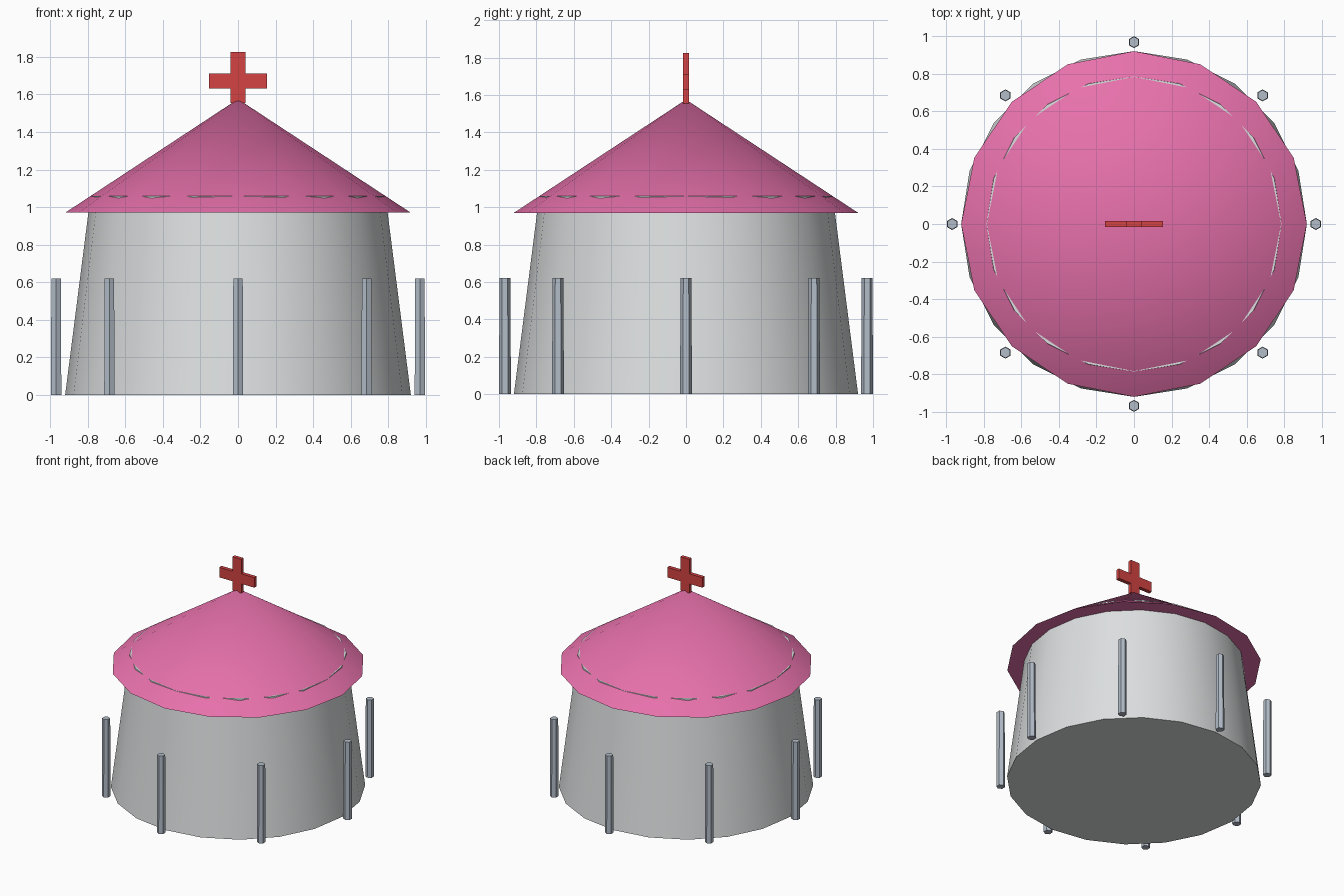
import bpy, bmesh, math
from mathutils import Matrix

cube = bpy.data.objects.get("Cube")
if cube:
    bpy.data.objects.remove(cube, do_unlink=True)


def material(name, rgb):
    mat = bpy.data.materials.new(name)
    mat.use_nodes = True
    color = (*rgb, 1)
    mat.diffuse_color = color
    mat.node_tree.nodes["Principled BSDF"].inputs["Base Color"].default_value = color
    return mat


def add_object(name, bm, mat, smooth=False):
    bmesh.ops.recalc_face_normals(bm, faces=bm.faces)
    mesh = bpy.data.meshes.new(name)
    bm.to_mesh(mesh)
    bm.free()
    mesh.materials.append(mat)
    obj = bpy.data.objects.new(name, mesh)
    bpy.context.collection.objects.link(obj)
    if smooth:
        bpy.ops.object.select_all(action="DESELECT")
        obj.select_set(True)
        bpy.context.view_layer.objects.active = obj
        bpy.ops.object.shade_smooth_by_angle(angle=math.radians(30))
    return obj


def ring(bm, sides, radius, x, y, z):
    """Polygon of vertices with its first corner pointing along +y."""
    step = math.tau / sides
    return [bm.verts.new((x + radius * math.sin(i * step),
                          y + radius * math.cos(i * step), z)) for i in range(sides)]


def frustum(name, sides, r_low, r_high, z_low, z_high, mat, x=0, y=0, smooth=False):
    """Closed tapered prism; a zero top radius makes a cone."""
    bm = bmesh.new()
    low = ring(bm, sides, r_low, x, y, z_low)
    bm.faces.new(low)
    if r_high:
        high = ring(bm, sides, r_high, x, y, z_high)
        bm.faces.new(high)
    else:
        tip = bm.verts.new((x, y, z_high))
    for i in range(sides):
        j = (i + 1) % sides
        if r_high:
            bm.faces.new((low[i], low[j], high[j], high[i]))
        else:
            bm.faces.new((low[i], low[j], tip))
    return add_object(name, bm, mat, smooth)


wall_grey = material("wall grey", (0.72, 0.74, 0.745))
roof_pink = material("roof pink", (0.80, 0.165, 0.41))
post_grey = material("post blue grey", (0.445, 0.503, 0.578))
cross_red = material("cross red", (0.66, 0.055, 0.055))

# Tapered round wall and conical roof
frustum("round_wall", 20, 0.92, 0.785, 0, 1.06, wall_grey, smooth=True)
frustum("cone_roof", 16, 0.92, 0, 0.97, 1.575, roof_pink, smooth=True)

# Ring of eight hexagonal posts
for i in range(8):
    a = i * math.tau / 8
    frustum(f"post_{i + 1}", 6, 0.032, 0.029, 0, 0.62, post_grey,
            0.968 * math.sin(a), 0.968 * math.cos(a))

# Cross on the roof tip: right half outline, mirrored and extruded
half = [(0.04, 1.555), (0.04, 1.63), (0.155, 1.63),
        (0.155, 1.71), (0.04, 1.71), (0.04, 1.825)]
outline = half + [(-x, z) for x, z in reversed(half)]
bm = bmesh.new()
face = bm.faces.new([bm.verts.new((x, -0.015, z)) for x, z in outline])
extruded = bmesh.ops.extrude_face_region(bm, geom=[face])["geom"]
bmesh.ops.translate(bm, vec=(0, 0.03, 0),
                    verts=[v for v in extruded if isinstance(v, bmesh.types.BMVert)])
add_object("roof_cross", bm, cross_red)
